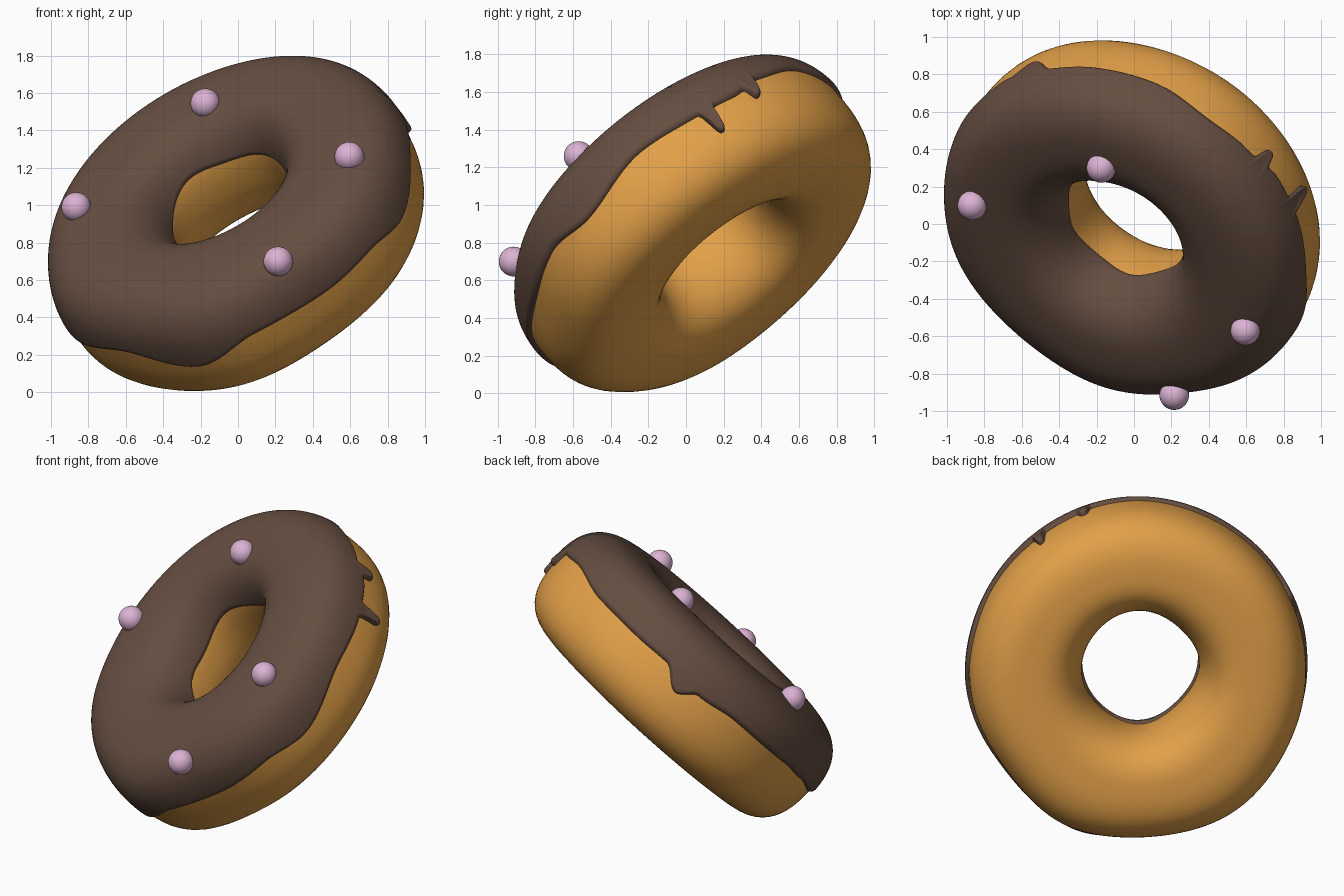
import bpy, math
from mathutils import Vector

if "Cube" in bpy.data.objects:
    bpy.data.objects.remove(bpy.data.objects["Cube"])

# Tilted donut frame: AXIS points out of the iced face, E1/E2 span the ring plane
CENTRE = Vector((0.0, 0.04, 0.9))
AXIS = Vector((-0.415, -0.58, 0.70)).normalized()
E1 = Vector((-0.7, 0.7, 0.0))
E1 = (E1 - AXIS * E1.dot(AXIS)).normalized()
E2 = (-AXIS).cross(E1)
RING, WIDTH = 0.68, 0.345
FRONT, BACK = 0.35, 0.375


def angle_gap(phi, centre_deg):
    return (phi - math.radians(centre_deg) + math.pi) % (2 * math.pi) - math.pi


def bump(phi, centre_deg, width, power=2):
    return math.exp(-abs(angle_gap(phi, centre_deg) / width) ** power)


def surface(phi, t, offset=0.0):
    """Point on the donut: phi runs round the ring, t round the section."""
    c, s = math.cos(t), math.sin(t)
    # hole side is a little slimmer, rounder and uneven, back a little fuller
    w = WIDTH
    if c < 0:
        w -= 0.03 + 0.02 * math.sin(phi) + 0.01 * math.cos(4 * phi) - 0.03 * bump(phi, 180, 0.6)
    power = 2.7 - 0.4 * max(0, -c)
    h = FRONT if s > 0 else BACK + 0.02 * bump(phi, 270, 0.7)
    r = (abs(c / w) ** power + abs(s / h) ** power) ** (-1 / power) + offset
    swell = 0.03 * (bump(phi, 242, 0.3) + bump(phi, 300, 0.35)) + 0.02 * bump(phi, 90, 0.5)
    swell += 0.01 * bump(phi, 180, 0.3) - 0.015 * bump(phi, 212, 0.25)
    rho = RING + r * c + swell * max(c, 0)
    return CENTRE + (E1 * math.cos(phi) + E2 * math.sin(phi)) * rho + AXIS * (r * s)


def material(name, rgb):
    m = bpy.data.materials.new(name)
    m.diffuse_color = (*rgb, 1)
    m.use_nodes = True
    m.node_tree.nodes["Principled BSDF"].inputs["Base Color"].default_value = m.diffuse_color
    return m


def ring_mesh(name, point, n_phi, n_t, closed, mat):
    """Sweep a section round the ring; the section is closed or an open strip."""
    verts = [point(2 * math.pi * i / n_phi, j / (n_t if closed else n_t - 1))
             for i in range(n_phi) for j in range(n_t)]
    faces = []
    for i in range(n_phi):
        k = (i + 1) % n_phi
        for j in range(n_t if closed else n_t - 1):
            l = (j + 1) % n_t
            faces.append((i * n_t + j, i * n_t + l, k * n_t + l, k * n_t + j))
    me = bpy.data.meshes.new(name)
    me.from_pydata(verts, [], faces)
    me.polygons.foreach_set("use_smooth", [True] * len(faces))
    me.materials.append(mat)
    ob = bpy.data.objects.new(name, me)
    bpy.context.collection.objects.link(ob)
    return ob


# Dough ring
ring_mesh("dough", lambda phi, v: surface(phi, 2 * math.pi * v), 160, 64, True,
          material("dough_tan", (0.76, 0.35, 0.065)))

# Icing edge: height along the axis at given angles, smoothly blended
EDGE = [(0, 0.08), (15, 0.05), (22, -0.03), (31, 0.07), (45, 0.06), (65, 0.06), (85, 0.10),
        (100, 0.08), (112, 0.03), (125, 0.03), (145, 0.05), (170, -0.02), (187, 0.04),
        (204, 0.03), (230, 0.05), (250, -0.04), (275, 0.06), (300, 0.0), (318, 0.05),
        (330, 0.07), (360, 0.08)]
# Narrow drips: angle, length, half width
DRIPS = [(105, 0.09, 0.034), (122, 0.15, 0.034)]


def outer_edge(phi):
    d = math.degrees(phi) % 360
    for (a, ha), (b, hb) in zip(EDGE, EDGE[1:]):
        if a <= d <= b:
            f = (d - a) / (b - a)
            h = ha + (hb - ha) * f * f * (3 - 2 * f)
            break
    h -= sum(length * bump(phi, a, w, 4) for a, length, w in DRIPS)
    return h / WIDTH


def inner_edge(phi):
    h = 0.05 + 0.09 * bump(phi, 45, 1.1) + 0.015 * math.sin(5 * phi)
    return math.pi - h / 0.31


def icing_point(phi, v):
    start, end = outer_edge(phi), inner_edge(phi)
    # rounded lip at both borders, sinking into the dough
    t = start + (end - start) * (0.5 - 0.5 * math.cos(math.pi * v))
    gap = min(t - start, end - t) * WIDTH
    k = min(gap / 0.03, 1)
    lip = math.sqrt(max(0, 1 - (1 - k) ** 2))
    thick = 0.024 - 0.008 * max(0, -math.cos(t))
    thick += 0.018 * sum(bump(phi, a, w, 4) for a, _, w in DRIPS) * max(0, 1 - 3 * (t - start))
    return surface(phi, t, -0.008 + (thick + 0.008) * lip)


ring_mesh("icing", icing_point, 640, 90, False, material("icing_brown", (0.13, 0.075, 0.052)))

# Sugar balls set in the icing
pink = material("sugar_pink", (0.72, 0.45, 0.66))
BALLS = [(-0.865, 0.10, 0.99), (-0.175, 0.30, 1.545), (0.595, -0.57, 1.26), (0.215, -0.915, 0.70)]
for i, loc in enumerate(BALLS):
    bpy.ops.mesh.primitive_uv_sphere_add(segments=32, ring_count=16, radius=0.079, location=loc)
    ob = bpy.context.object
    ob.name = f"sugar_ball_{i + 1}"
    ob.data.materials.append(pink)
    bpy.ops.object.shade_smooth()
